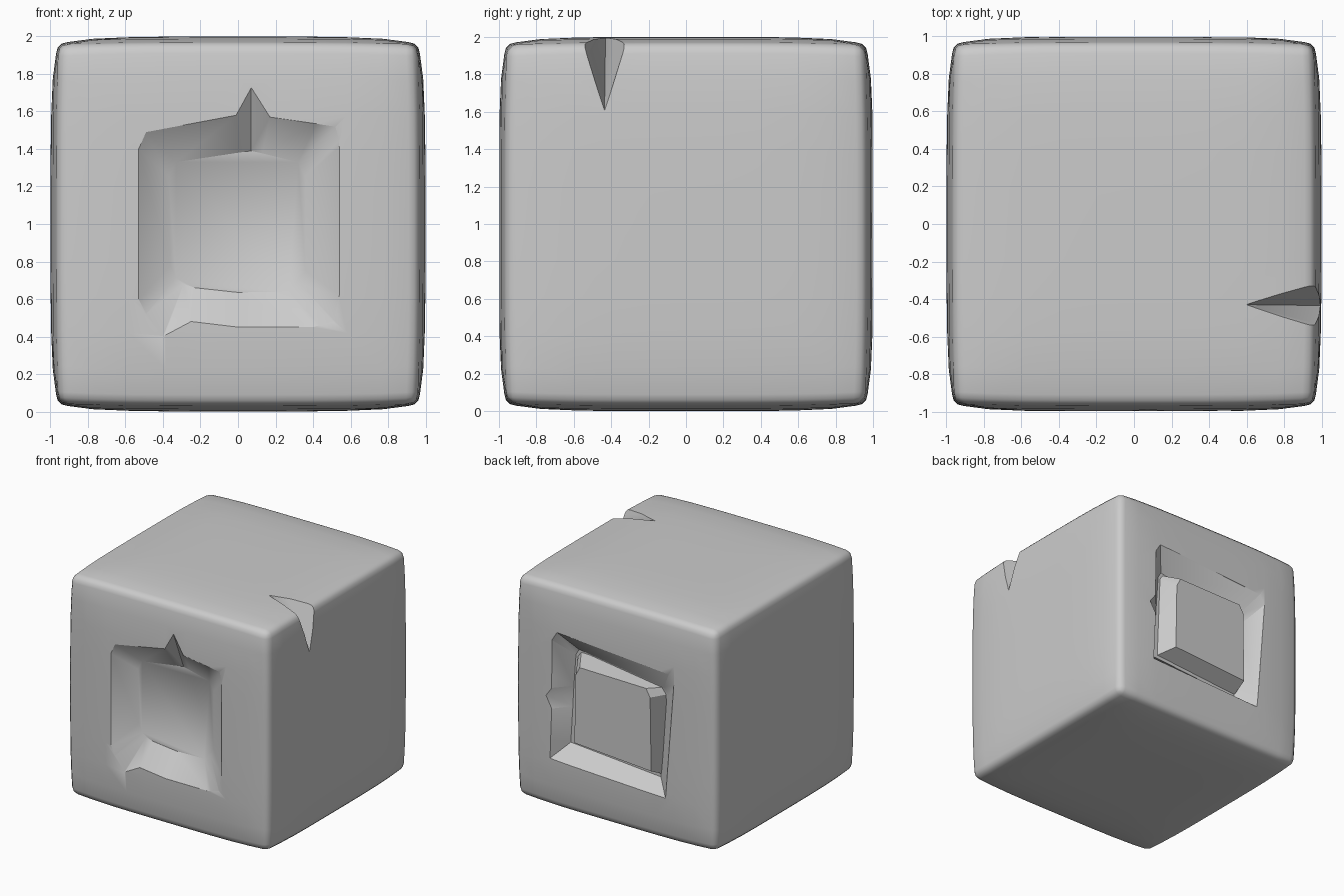
import bpy, bmesh
from math import radians
from mathutils import Vector

if "Cube" in bpy.data.objects:
    bpy.data.objects.remove(bpy.data.objects["Cube"])


def make_object(name, bm):
    bmesh.ops.recalc_face_normals(bm, faces=bm.faces[:])
    mesh = bpy.data.meshes.new(name)
    bm.to_mesh(mesh)
    bm.free()
    ob = bpy.data.objects.new(name, mesh)
    bpy.context.collection.objects.link(ob)
    return ob


def loft(name, sections):
    """Solid through sections of (y, [(x, z), ...])."""
    bm = bmesh.new()
    rings = [[bm.verts.new((x, y, z)) for x, z in pts] for y, pts in sections]
    n = len(rings[0])
    for a, b in zip(rings, rings[1:]):
        for i in range(n):
            j = (i + 1) % n
            bm.faces.new((a[i], a[j], b[j], b[i]))
    bm.faces.new(rings[0])
    bm.faces.new(rings[-1])
    return make_object(name, bm)


def cut(target, cutter):
    cutter.hide_render = True
    mod = target.modifiers.new("cut", 'BOOLEAN')
    mod.object = cutter
    mod.operation = 'DIFFERENCE'
    mod.solver = 'EXACT'
    bpy.context.view_layer.objects.active = target
    bpy.ops.object.modifier_apply(modifier=mod.name)
    bpy.data.objects.remove(cutter)


def smooth(ob, angle):
    bpy.ops.object.select_all(action='DESELECT')
    ob.select_set(True)
    bpy.context.view_layer.objects.active = ob
    bpy.ops.object.shade_smooth_by_angle(angle=radians(angle))


# Slightly bulging block with rounded edges
bm = bmesh.new()
bmesh.ops.create_cube(bm, size=2)
bmesh.ops.subdivide_edges(bm, edges=bm.edges[:], cuts=9, use_grid_fill=True)
for v in bm.verts:
    p = v.co.copy()
    q = [c ** 4 for c in p]
    for i in range(3):
        a, b = q[(i + 1) % 3], q[(i + 2) % 3]
        v.co[i] = p[i] * (1 - 0.03 * max(a, b) - 0.015 * min(a, b))
    v.co.z += 1
sharp = [e for e in bm.edges if e.calc_face_angle(0) > radians(50)]
bmesh.ops.bevel(bm, geom=sharp, offset=0.06, segments=3, profile=0.5,
                affect='EDGES', clamp_overlap=True)
block = make_object("stone_block", bm)

# Front recess with two chipped spots on its rim
front_outer = [(-.53, 1.4), (-.49, 1.49), (-.01, 1.58), (.07, 1.74), (.17, 1.57),
               (.52, 1.52), (.54, 1.45), (.54, .62), (.51, .48), (.4, .45),
               (0, .45), (-.25, .48), (-.4, .4), (-.49, .52), (-.53, .6)]
front_inner = [(-.37, 1.25), (-.33, 1.33), (0, 1.38), (.07, 1.39), (.13, 1.377),
               (.32, 1.33), (.36, 1.25), (.36, .75), (.33, .68), (.27, .64),
               (0, .635), (-.23, .66), (-.29, .68), (-.33, .71), (-.36, .78)]
cut(block, loft("front_cutter", [(-1.2, front_outer), (-.996, front_outer),
                                 (-.85, front_inner)]))

# Back recess with a small chip on one side
back_outer = [(.6, 1.5), (.55, 1.58), (-.53, 1.5), (-.58, 1.42), (-.5, .41),
              (.62, .46), (.6, .9), (.66, 1.0), (.6, 1.08)]
back_inner = [(.46, 1.36), (.43, 1.41), (-.39, 1.3), (-.435, 1.24), (-.36, .51),
              (.51, .58), (.49, .9), (.485, 1.0), (.48, 1.08)]
cut(block, loft("back_cutter", [(1.2, back_outer), (.996, back_outer),
                                (.86, back_inner)]))

# Notch broken out of the top right edge
bm = bmesh.new()
for p in ((.6, -.43, 2.02), (.6, -.43, 1.99), (1.0, -.435, 1.6), (1.1, -.435, 1.6),
          (1.1, -.30, 2.1), (.96, -.31, 2.0), (1.1, -.58, 2.1), (.96, -.56, 2.0)):
    bm.verts.new(Vector(p))
bmesh.ops.convex_hull(bm, input=bm.verts[:])
cut(block, make_object("notch_cutter", bm))
smooth(block, 35)

# Raised tapered plug standing in the back recess
plug_base = [(.45, 1.36), (.42, 1.40), (-.38, 1.29), (-.42, 1.24), (-.37, .53), (.48, .6)]
plug_face = [(.37, 1.25), (.33, 1.33), (-.31, 1.32), (-.35, 1.25), (-.36, .61), (.38, .66)]
plug = loft("back_plug", [(.84, plug_base), (.995, plug_face)])
smooth(plug, 30)
